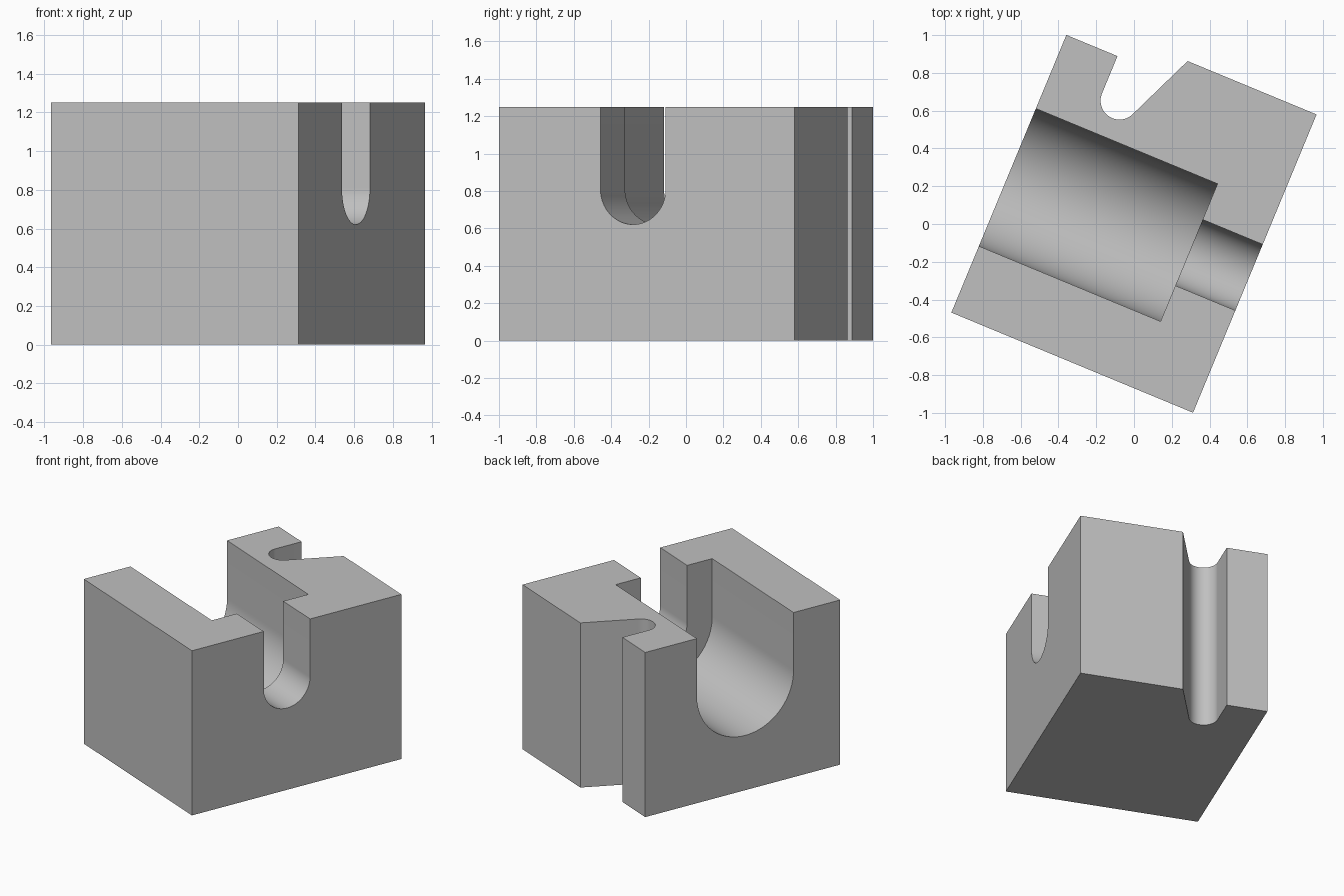
import bpy, bmesh
from math import sin, cos, asin, atan2, hypot, radians, pi
from mathutils import Vector, Matrix

cube = bpy.data.objects.get("Cube")
if cube:
    bpy.data.objects.remove(cube, do_unlink=True)

# Placement of the block's front left corner, turned about z
PLACE = Matrix.Translation((-0.967, -0.469, 0)) @ Matrix.Rotation(radians(-22.5), 4, "Z")
HEIGHT = 1.25
WIDTH, DEPTH, SHORT_DEPTH = 1.385, 1.709, 1.591

grey = bpy.data.materials.new("plain grey")
grey.use_nodes = True
colour = (0.53, 0.53, 0.53, 1)
grey.diffuse_color = colour
grey.node_tree.nodes["Principled BSDF"].inputs["Base Color"].default_value = colour


def arc(cx, cy, r, start, end, steps):
    angles = [start + (end - start) * i / steps for i in range(steps + 1)]
    return [(cx + r * cos(a), cy + r * sin(a)) for a in angles]


def prism(name, points, sweep):
    """Extrude a closed loop of 3D points along a vector."""
    bm = bmesh.new()
    face = bm.faces.new([bm.verts.new(p) for p in points])
    result = bmesh.ops.extrude_face_region(bm, geom=[face])
    moved = [g for g in result["geom"] if isinstance(g, bmesh.types.BMVert)]
    bmesh.ops.translate(bm, verts=moved, vec=Vector(sweep))
    bmesh.ops.recalc_face_normals(bm, faces=bm.faces)
    bm.transform(PLACE)
    mesh = bpy.data.meshes.new(name)
    bm.to_mesh(mesh)
    bm.free()
    mesh.materials.append(grey)
    obj = bpy.data.objects.new(name, mesh)
    bpy.context.collection.objects.link(obj)
    return obj


# Block outline with the rounded, flared notch in its back
nx, ny, nr = 0.393, 1.377, 0.1
flare_x = 0.646
dx, dy = flare_x - nx, DEPTH - ny
tangent = atan2(dy, dx) + asin(nr / hypot(dx, dy)) - pi / 2
notch = arc(nx, ny, nr, tangent, -pi, 32)
outline = [(0, 0), (WIDTH, 0), (WIDTH, DEPTH), (flare_x, DEPTH), *notch,
           (nx - nr, SHORT_DEPTH), (0, SHORT_DEPTH)]
block = prism("block", [(x, y, 0) for x, y in outline], (0, 0, HEIGHT))


# Two concentric round-bottomed channels open at the top
def channel(name, radius, x0, x1):
    cy, cz = 0.775, 0.81
    profile = arc(cy, cz, radius, -pi, 0, 64)
    profile += [(cy + radius, HEIGHT + 0.3), (cy - radius, HEIGHT + 0.3)]
    cutter = prism(name, [(x0, y, z) for y, z in profile], (x1 - x0, 0, 0))
    cutter.hide_render = True
    return cutter


bpy.context.view_layer.objects.active = block
block.select_set(True)
for cutter in (channel("wide_channel_cutter", 0.394, -0.2, 1.041),
               channel("narrow_channel_cutter", 0.189, 0.8, 1.6)):
    mod = block.modifiers.new(cutter.name, "BOOLEAN")
    mod.operation = "DIFFERENCE"
    mod.solver = "EXACT"
    mod.object = cutter
    bpy.ops.object.modifier_apply(modifier=mod.name)
    bpy.data.objects.remove(cutter, do_unlink=True)

bpy.ops.object.shade_smooth_by_angle(angle=radians(20))
